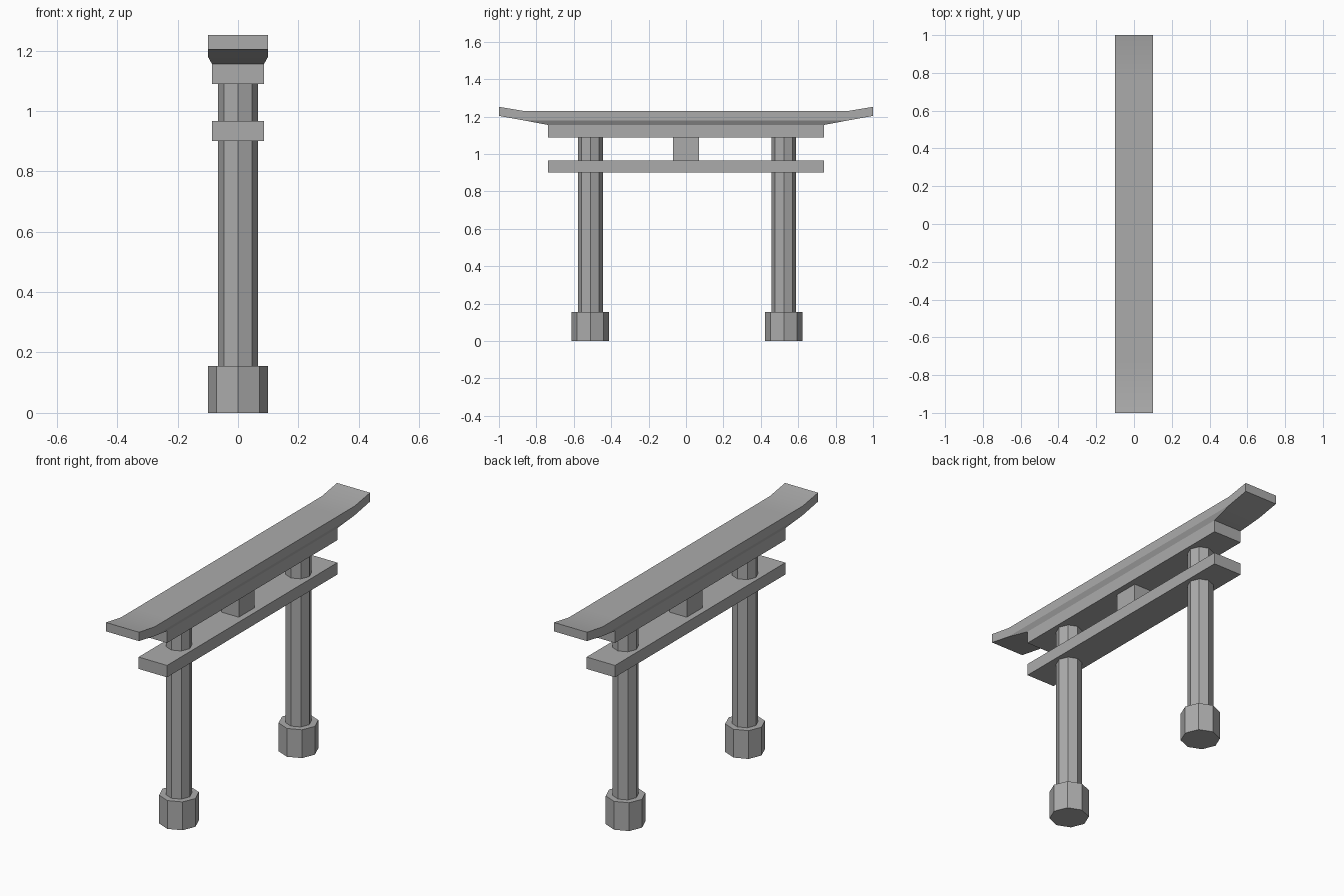
import bpy, bmesh, math

if "Cube" in bpy.data.objects:
    bpy.data.objects.remove(bpy.data.objects["Cube"])

grey = bpy.data.materials.new("dark_grey")
grey.diffuse_color = (0.41, 0.41, 0.41, 1)
grey.use_nodes = True
grey.node_tree.nodes["Principled BSDF"].inputs["Base Color"].default_value = grey.diffuse_color


def make_object(name, bm):
    bmesh.ops.recalc_face_normals(bm, faces=bm.faces[:])
    mesh = bpy.data.meshes.new(name)
    bm.to_mesh(mesh)
    bm.free()
    mesh.materials.append(grey)
    obj = bpy.data.objects.new(name, mesh)
    bpy.context.collection.objects.link(obj)
    return obj


def box(name, half_x, half_y, z0, z1):
    bm = bmesh.new()
    bmesh.ops.create_cube(bm, size=1)
    for v in bm.verts:
        v.co.x *= 2 * half_x
        v.co.y *= 2 * half_y
        v.co.z = z1 if v.co.z > 0 else z0
    return make_object(name, bm)


def octagon_column(name, radius, y, z0, z1):
    # Corners lie on the x and y axes
    bm = bmesh.new()
    ring = [bm.verts.new((radius * math.cos(i * math.pi / 4),
                          y + radius * math.sin(i * math.pi / 4), z0)) for i in range(8)]
    face = bm.faces.new(ring)
    ext = bmesh.ops.extrude_face_region(bm, geom=[face], use_keep_orig=True)
    for v in ext["geom"]:
        if isinstance(v, bmesh.types.BMVert):
            v.co.z = z1
    return make_object(name, bm)


# Posts with octagonal footings
for side, y in (("left", -0.511), ("right", 0.523)):
    octagon_column(side + "_footing", 0.10, y, 0.0, 0.155)
    octagon_column(side + "_post", 0.066, y, 0.155, 1.09)

# Tie beams and centre strut
box("lower_beam", 0.086, 0.737, 0.901, 0.966)
box("upper_beam", 0.086, 0.737, 1.089, 1.155)
box("centre_strut", 0.053, 0.069, 0.966, 1.089)

# Roof beam: flat middle with upswept ends, chamfered lower edges
# station: y, top z, shoulder z, bottom z, bottom half width
half = [(0.737, 1.23, 1.18, 1.155, 0.086),
        (0.868, 1.23, 1.18, 1.1795, 0.0997),
        (1.0, 1.252, 1.204, 1.2035, 0.0997)]
stations = [(-s[0],) + s[1:] for s in reversed(half)] + half
bm = bmesh.new()
rings = []
for y, top, mid, bot, w in stations:
    section = [(-0.1, top), (0.1, top), (0.1, mid), (w, bot), (-w, bot), (-0.1, mid)]
    rings.append([bm.verts.new((x, y, z)) for x, z in section])
for a, b in zip(rings, rings[1:]):
    for i in range(6):
        j = (i + 1) % 6
        bm.faces.new((a[i], a[j], b[j], b[i]))
bm.faces.new(rings[0])
bm.faces.new(rings[-1])
roof = make_object("roof_beam", bm)

# Soft shading where the roof sweeps up, sharp edges elsewhere
roof.select_set(True)
bpy.context.view_layer.objects.active = roof
bpy.ops.object.shade_smooth_by_angle(angle=math.radians(20))
